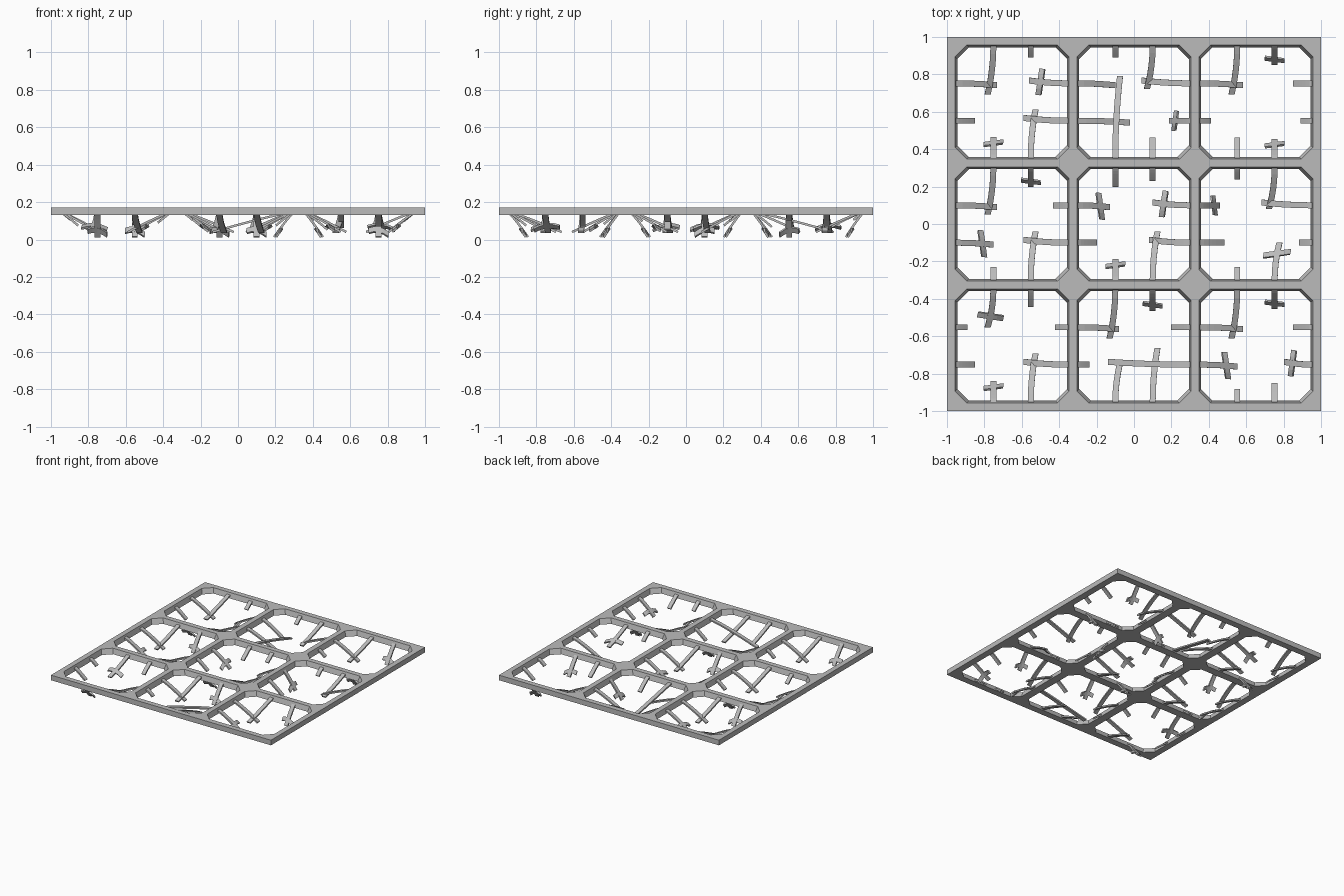
import bpy, bmesh
from mathutils import Vector

if "Cube" in bpy.data.objects:
    bpy.data.objects.remove(bpy.data.objects["Cube"])

steel = bpy.data.materials.new("grey steel")
steel.diffuse_color = (0.5, 0.5, 0.5, 1)
steel.use_nodes = True
steel.node_tree.nodes["Principled BSDF"].inputs["Base Color"].default_value = steel.diffuse_color

CENTRES = (-0.652, 0.0, 0.652)
LINES = (-1.0, -0.327, 0.327, 1.0)
Z0, Z1 = 0.13, 0.172
TOP, LOW, CUT = 0.305, 0.293, 0.062     # hole half-sizes and corner cut


def finish(bm, name):
    bmesh.ops.remove_doubles(bm, verts=bm.verts[:], dist=1e-5)
    bmesh.ops.recalc_face_normals(bm, faces=bm.faces[:])
    me = bpy.data.meshes.new(name)
    bm.to_mesh(me)
    bm.free()
    me.materials.append(steel)
    ob = bpy.data.objects.new(name, me)
    bpy.context.collection.objects.link(ob)


def octagon(bm, cx, cy, h, z):
    c = h - CUT
    pts = [(-c, -h), (c, -h), (h, -c), (h, c), (c, h), (-c, h), (-h, c), (-h, -c)]
    return [bm.verts.new((cx + x, cy + y, z)) for x, y in pts]


# Frame: nine square cells, each with a tapered eight-sided hole
bm = bmesh.new()
for i, cx in enumerate(CENTRES):
    for j, cy in enumerate(CENTRES):
        x0, x1, y0, y1 = LINES[i], LINES[i + 1], LINES[j], LINES[j + 1]
        rings, squares = [], []
        for h, z in ((TOP, Z1), (LOW, Z0)):
            o = octagon(bm, cx, cy, h, z)
            s = [bm.verts.new((x, y, z)) for x, y in ((x0, y0), (x1, y0), (x1, y1), (x0, y1))]
            for k in range(4):
                bm.faces.new((s[k], s[(k + 1) % 4], o[2 * k + 1], o[2 * k]))
                bm.faces.new((s[k], o[2 * k], o[2 * k - 1]))
            rings.append(o)
            squares.append(s)
        (a, b), (s, t) = rings, squares
        for k in range(8):
            n = (k + 1) % 8
            bm.faces.new((a[k], a[n], b[n], b[k]))
        # outer sides only where the cell is on the rim
        for k, rim in enumerate((j == 0, i == 2, j == 2, i == 0)):
            if rim:
                n = (k + 1) % 4
                bm.faces.new((s[k], s[n], t[n], t[k]))
finish(bm, "grate_frame")


def ribbon(bm, pts, side, width=0.032, thick=0.012):
    """Flat bar swept along pts, with its width along side."""
    rings = []
    for k, p in enumerate(pts):
        tan = (pts[min(k + 1, len(pts) - 1)] - pts[max(k - 1, 0)]).normalized()
        w = side * width / 2
        n = tan.cross(side).normalized() * thick / 2
        rings.append([bm.verts.new(p + q) for q in (w + n, n - w, -w - n, w - n)])
    for r, q in zip(rings, rings[1:]):
        for k in range(4):
            m = (k + 1) % 4
            bm.faces.new((r[k], r[m], q[m], q[k]))
    bm.faces.new(rings[0])
    bm.faces.new(rings[-1])


# Bar lengths per cell (rows from the back): back pair, front pair, left pair,
# right pair. A negative length means the bar carries a short cross piece.
BARS = {
    (0, 2): (.26, .06, -.11, .26, .22, .10, -.21, .24),
    (1, 2): (.06, .23, .44, .11, .20, .28, .26, -.11),
    (2, 2): (.26, -.10, .11, -.10, .23, .06, .10, .06),
    (0, 1): (.25, -.10, .07, .26, .22, -.20, .08, .24),
    (1, 1): (.10, .07, -.11, .26, -.17, .10, -.20, .22),
    (2, 1): (.06, .22, .07, -.20, -.105, .13, .27, .07),
    (0, 0): (-.20, .09, -.11, .26, .06, .10, .07, .24),
    (1, 0): (.26, -.11, .21, .29, .22, .06, .10, .44),
    (2, 0): (.26, -.10, .07, .10, .23, -.20, .10, -.15),
}
X, Y = Vector((1, 0, 0)), Vector((0, 1, 0))
# start wall direction, direction along the wall (first to second bar), end bend
WALLS = ((Y, X, -0.03), (-Y, X, 0.025), (-X, -Y, 0.01), (X, -Y, -0.015))

bm = bmesh.new()
for (i, j), lengths in BARS.items():
    centre = Vector((CENTRES[i], CENTRES[j], 0))
    for k, signed in enumerate(lengths):
        out, along, bend = WALLS[k // 2]
        length, crossed = abs(signed), signed < 0
        short = length < 0.14
        if short:
            end = 0.013 if crossed else 0.15 - 0.75 * length
            bend = 0
        else:
            end = 0.04
        start = centre + out * 0.303 + along * (0.1 if k % 2 else -0.1)

        def at(t):
            p = start - out * length * t + along * bend * t * t
            p.z = 0.15 + (end - 0.15) * t ** 1.15
            return p

        ribbon(bm, [at(s / 6) for s in range(7)], along)
        if crossed:
            # arched cross piece lying on the bar
            t = 0.75 if short else 0.72
            half = 0.052 if short else 0.07
            tan = (at(t + 0.05) - at(t - 0.05)).normalized()
            arc = [at(t) + along * half * u + tan * 0.012 * u
                   - Vector((0, 0, 0.016 * u * u)) for u in (-1, -.5, 0, .5, 1)]
            ribbon(bm, arc, tan)
finish(bm, "bent_bars")
